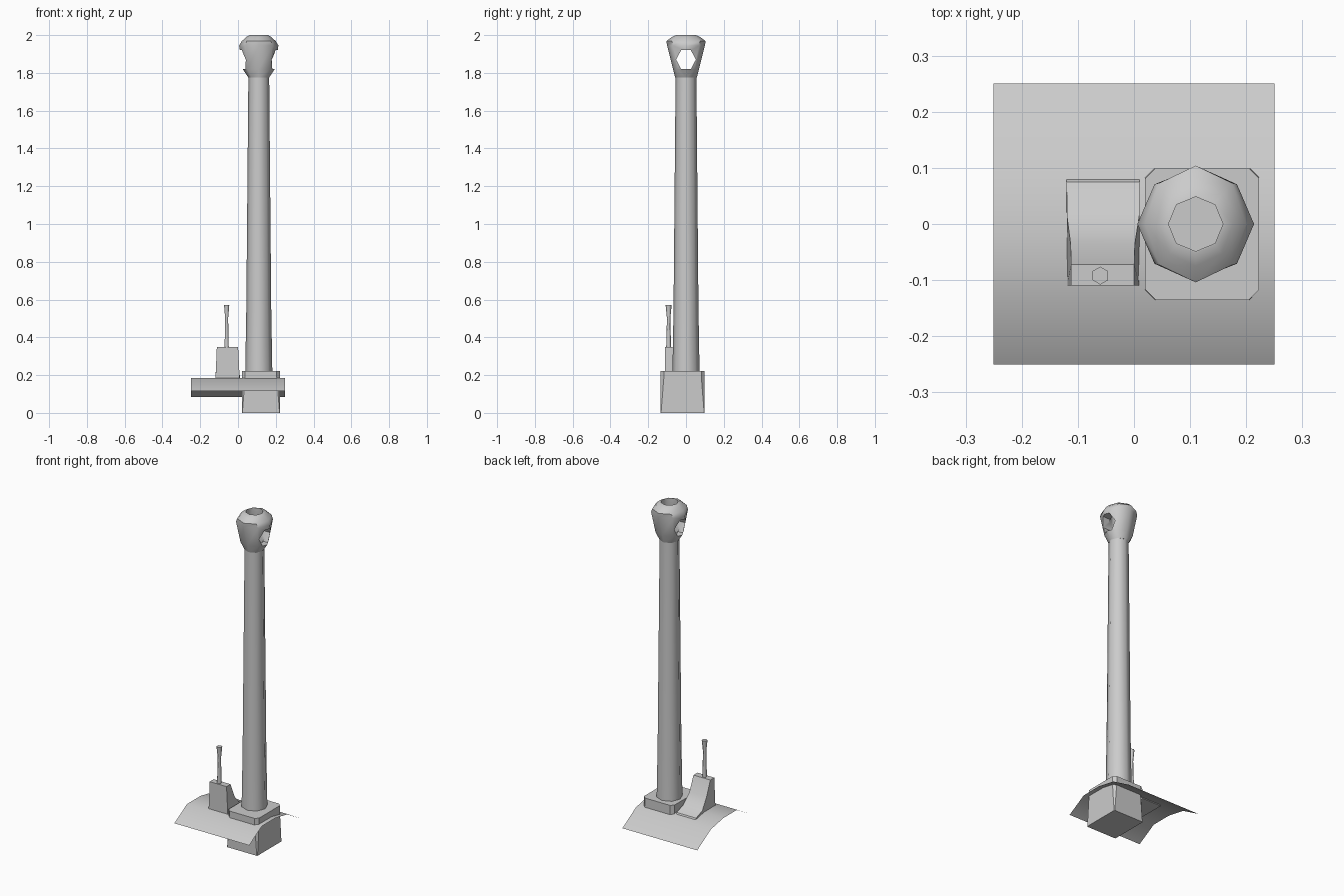
import bpy, bmesh
from math import sin, cos, pi, radians

if "Cube" in bpy.data.objects:
    bpy.data.objects.remove(bpy.data.objects["Cube"])

CX = 0.11  # barrel axis


def make_object(name, bm, smooth=None):
    bmesh.ops.recalc_face_normals(bm, faces=bm.faces)
    me = bpy.data.meshes.new(name)
    bm.to_mesh(me)
    bm.free()
    ob = bpy.data.objects.new(name, me)
    bpy.context.collection.objects.link(ob)
    if smooth:
        shade(ob, smooth)
    return ob


def shade(ob, angle):
    bpy.ops.object.select_all(action='DESELECT')
    ob.select_set(True)
    bpy.context.view_layer.objects.active = ob
    bpy.ops.object.shade_smooth_by_angle(angle=radians(angle))


def loft(name, rings, caps=(True, True), smooth=None):
    bm = bmesh.new()
    loops = [[bm.verts.new(p) for p in ring] for ring in rings]
    for a, b in zip(loops, loops[1:]):
        n = len(a)
        for i in range(n):
            j = (i + 1) % n
            bm.faces.new((a[i], a[j], b[j], b[i]))
    if caps[0]:
        bm.faces.new(loops[0][::-1])
    if caps[1]:
        bm.faces.new(loops[-1])
    return make_object(name, bm, smooth)


def ring(x, y, z, rx, ry, n, turn=0):
    return [(x + rx * cos(turn + 2 * pi * i / n), y + ry * sin(turn + 2 * pi * i / n), z)
            for i in range(n)]


# Bent armour sheet
bm = bmesh.new()
profile = [(-.25, .115), (-.13, .185), (0, .185), (.12, .162), (.25, .085)]
rows = [[bm.verts.new((x, y, z)) for x in (-.25, .25)] for y, z in profile]
for a, b in zip(rows, rows[1:]):
    bm.faces.new((a[0], a[1], b[1], b[0]))
plate = make_object("bent_plate", bm, 60)


# Barrel mount block with chamfered corners
def block_ring(z, c):
    x0, x1, y0, y1 = .02, .223, -.135, .099
    return [(x0 + c, y0, z), (x1 - c, y0, z), (x1, y0 + c, z), (x1, y1 - c, z),
            (x1 - c, y1, z), (x0 + c, y1, z), (x0, y1 - c, z), (x0, y0 + c, z)]


loft("barrel_mount", [block_ring(0, .003), block_ring(.19, .018), block_ring(.222, .018)],
     smooth=30)

# Tapered barrel
loft("barrel", [ring(CX, 0, z, r, r, 8) for z, r in ((.2, .072), (.55, .066), (1.785, .055))],
     caps=(False, False), smooth=60)

# Muzzle brake: flared body, bored from the top, with a side port across x
brake = loft("muzzle_brake", [ring(CX, 0, z, rx, ry, 8) for z, rx, ry in (
    (1.775, .055, .057), (1.82, .085, .069), (1.945, .104, .1),
    (1.968, .09, .104), (1.99, .066, .075), (2.0, .049, .052))])
bore = loft("bore_cutter", [ring(CX, 0, z, .0485, .0485, 8) for z in (1.80, 2.05)])
port = loft("port_cutter", [[(x, .052 * cos(pi * i / 3), 1.87 + .058 * sin(pi * i / 3))
                             for i in range(6)] for x in (CX - .2, CX + .2)])
for cutter in (bore, port):
    cutter.hide_render = True
    mod = brake.modifiers.new("cut", 'BOOLEAN')
    mod.operation = 'DIFFERENCE'
    mod.solver = 'EXACT'
    mod.object = cutter
dg = bpy.context.evaluated_depsgraph_get()
cut_mesh = bpy.data.meshes.new_from_object(brake.evaluated_get(dg))
brake.modifiers.clear()
brake.data = cut_mesh
for cutter in (bore, port):
    bpy.data.objects.remove(cutter)
shade(brake, 50)

# Side gun housing: concave rear slope, slightly drafted sides
bm = bmesh.new()
sections = [(.12, -.11, .16), (.12, .085, .16), (.12, .075, .178), (.1195, .015, .2),
            (.113, -.035, .262), (.112, -.072, .35), (.112, -.11, .35)]
left = [bm.verts.new((-w, y, z)) for w, y, z in sections]
right = [bm.verts.new((.01 - (.12 - w) * 1.2, y, z)) for w, y, z in sections]
bm.faces.new(left)
bm.faces.new(right[::-1])
for i in range(len(left)):
    j = (i + 1) % len(left)
    bm.faces.new((left[i], left[j], right[j], right[i]))
make_object("side_gun_housing", bm, 35)

# Small side gun
loft("side_gun", [ring(-.06, -.092, z, r, r, 6, pi / 2) for z, r in (
    (.34, .013), (.5, .009), (.55, .014), (.57, .016))], smooth=62)
